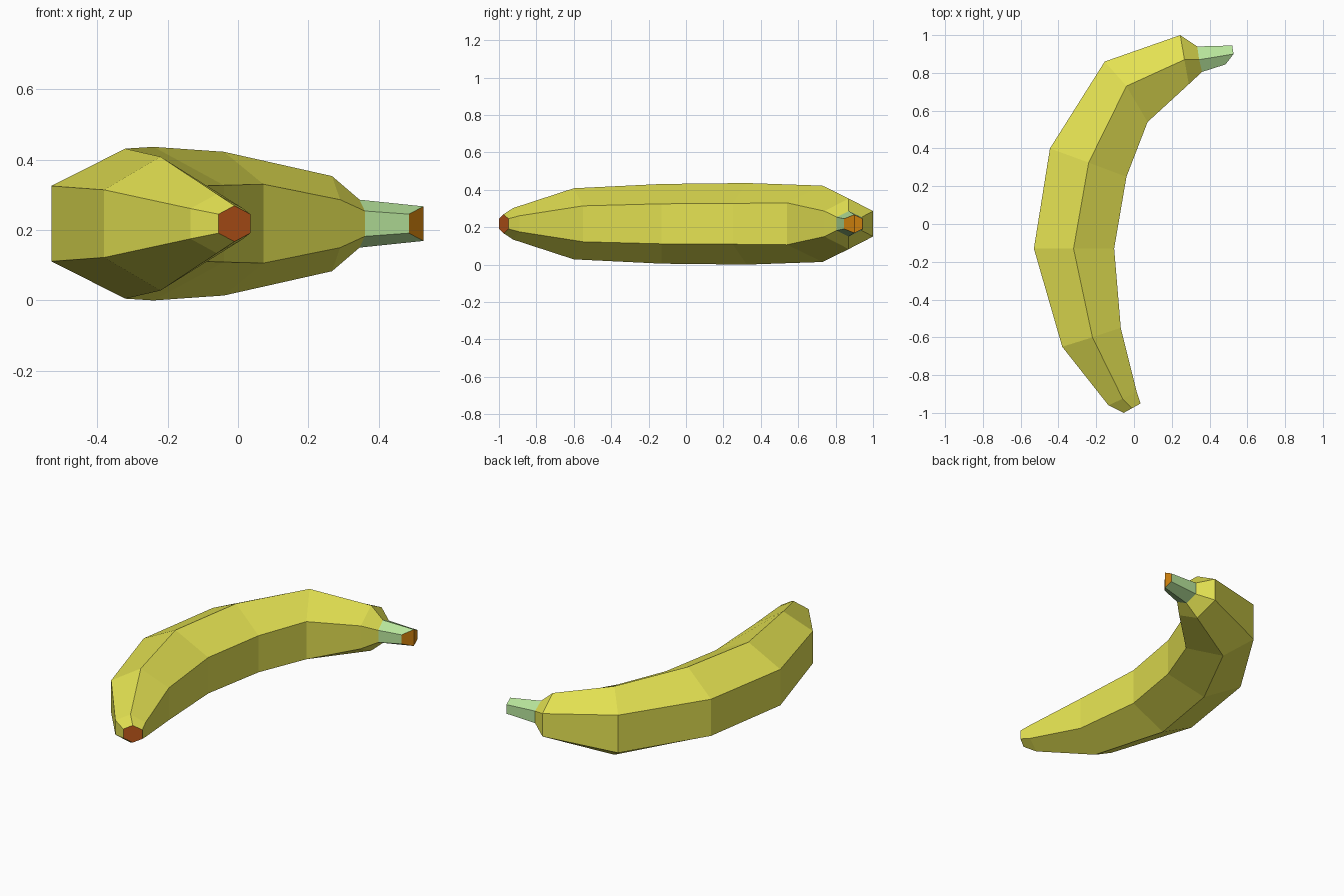
import bpy, bmesh

if "Cube" in bpy.data.objects:
    bpy.data.objects.remove(bpy.data.objects["Cube"])

MID_Z = 0.218


def material(name, rgb):
    # sRGB 0-255 to linear
    lin = [((c / 255 + 0.055) / 1.055) ** 2.4 if c > 10 else c / 255 / 12.92 for c in rgb]
    m = bpy.data.materials.new(name)
    m.diffuse_color = (*lin, 1)
    m.use_nodes = True
    m.node_tree.nodes["Principled BSDF"].inputs["Base Color"].default_value = m.diffuse_color
    return m


YELLOW = material("banana yellow", (228, 226, 82))
GREEN = material("stem green", (184, 229, 156))
BROWN = material("tip brown", (188, 86, 25))
ORANGE = material("cut stem orange", (212, 132, 14))

# Six-sided rings: outer xy, ridge xy, inner xy, ridge half height, side half height
RINGS = [
    ((-0.055, -1.00), (-0.01, -0.975), (0.035, -0.95), 0.051, 0.027),
    ((-0.135, -0.96), (-0.06, -0.925), (0.015, -0.89), 0.084, 0.043),
    ((-0.38, -0.65), (-0.22, -0.60), (-0.07, -0.55), 0.19, 0.096),
    ((-0.53, -0.13), (-0.32, -0.13), (-0.105, -0.13), 0.213, 0.107),
    ((-0.445, 0.40), (-0.24, 0.325), (-0.04, 0.25), 0.218, 0.109),
    ((-0.155, 0.86), (-0.04, 0.73), (0.072, 0.54), 0.204, 0.112),
    ((0.245, 1.00), (0.267, 0.87), (0.29, 0.74), 0.135, 0.068),
    ((0.335, 0.94), (0.345, 0.87), (0.36, 0.805), 0.068, 0.036),
    ((0.52, 0.945), (0.527, 0.90), (0.485, 0.845), 0.049, 0.027),
]


def ring_points(outer, ridge, inner, high, side):
    return [(*outer, MID_Z + side), (*ridge, MID_Z + high), (*inner, MID_Z + side),
            (*inner, MID_Z - side), (*ridge, MID_Z - high), (*outer, MID_Z - side)]


def loft(name, rings, skin, cap, cap_index):
    """Skin the rings and close one end with a cap folded along its ridge line."""
    bm = bmesh.new()
    loops = [[bm.verts.new(p) for p in ring_points(*r)] for r in rings]
    for a, b in zip(loops, loops[1:]):
        for i in range(6):
            j = (i + 1) % 6
            bm.faces.new((a[i], a[j], b[j], b[i]))
    e = loops[cap_index]
    for quad in ((e[0], e[1], e[4], e[5]), (e[1], e[2], e[3], e[4])):
        bm.faces.new(quad).material_index = 1
    bmesh.ops.recalc_face_normals(bm, faces=bm.faces)
    mesh = bpy.data.meshes.new(name)
    bm.to_mesh(mesh)
    bm.free()
    mesh.materials.append(skin)
    mesh.materials.append(cap)
    obj = bpy.data.objects.new(name, mesh)
    bpy.context.collection.objects.link(obj)
    return obj


# Curved fruit with its dark blossom tip, then the short green stem
loft("banana_body", RINGS[:8], YELLOW, BROWN, 0)
loft("banana_stem", RINGS[7:], GREEN, ORANGE, -1)
